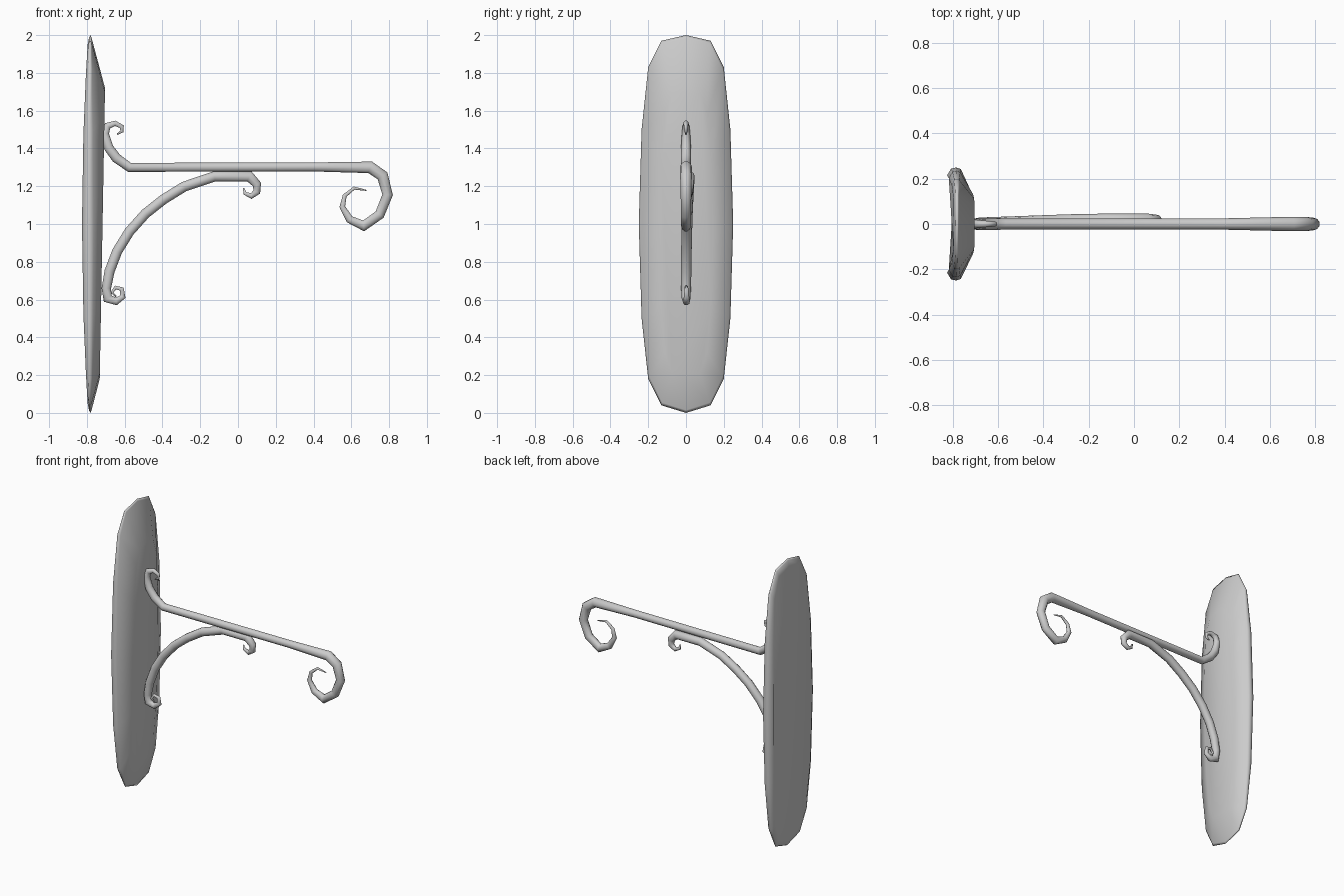
import bpy, bmesh, math
from mathutils import Vector

cube = bpy.data.objects.get("Cube")
if cube:
    bpy.data.objects.remove(cube)

iron = bpy.data.materials.new("grey_iron")
iron.use_nodes = True
grey = (0.6, 0.6, 0.6, 1)
iron.diffuse_color = grey
iron.node_tree.nodes["Principled BSDF"].inputs["Base Color"].default_value = grey


def finish(name, bm):
    bmesh.ops.recalc_face_normals(bm, faces=bm.faces)
    for f in bm.faces:
        f.smooth = True
    mesh = bpy.data.meshes.new(name)
    bm.to_mesh(mesh)
    bm.free()
    mesh.materials.append(iron)
    obj = bpy.data.objects.new(name, mesh)
    bpy.context.collection.objects.link(obj)
    return obj


def skin(name, rings):
    """Bridge equal closed rings and cap both ends."""
    bm = bmesh.new()
    loops = [[bm.verts.new(p) for p in ring] for ring in rings]
    n = len(loops[0])
    for a, b in zip(loops, loops[1:]):
        for i in range(n):
            j = (i + 1) % n
            bm.faces.new((a[i], a[j], b[j], b[i]))
    bm.faces.new(loops[0])
    bm.faces.new(loops[-1])
    return finish(name, bm)


def rod(name, points, lean=lambda x: 0, sides=10):
    """Tapered round rod along (x, z, radius) points, mitred at each bend."""
    path = [Vector((x, lean(x), z)) for x, z, r in points]
    side = Vector((0, 1, 0))
    rings = []
    for i, p in enumerate(path):
        before = (p - path[max(i - 1, 0)]).normalized()
        after = (path[min(i + 1, len(path) - 1)] - p).normalized()
        tangent = (before + after).normalized()
        miter = 1 / max(tangent.dot(after if after.length else before), 0.8)
        across = side.cross(tangent).normalized()
        r = points[i][2]
        turns = [2 * math.pi * k / sides for k in range(sides)]
        rings.append([p + side * r * math.cos(t) + across * r * miter * math.sin(t)
                      for t in turns])
    return skin(name, rings)


# Back plate: long rounded outline, domed toward the arm
half = [(0, 1), (0.13, 0.97), (0.2, 0.83), (0.235, 0.5), (0.25, 0),
        (0.235, -0.5), (0.2, -0.82), (0.13, -0.96), (0, -1)]
outline = half + [(-y, z) for y, z in half[-2:0:-1]]


def plate_ring(x, wide, tall, bow=0, tilt=0, mid=1):
    return [(x + bow * z * z + tilt * z, y * wide, mid + z * tall) for y, z in outline]


skin("back_plate", [
    plate_ring(-0.826, 0.86, 0.95, bow=0.03),
    plate_ring(-0.808, 0.98, 0.99, bow=0.02),
    plate_ring(-0.785, 1, 1, bow=0.005),
    plate_ring(-0.765, 0.97, 0.985, bow=-0.01),
    plate_ring(-0.718, 0.56, 0.77, tilt=0.014, mid=0.95)])

# Hanging arm with a small wall curl and a large end hook
rod("hanging_arm", [
    (-0.64, 1.475, 0.004), (-0.615, 1.49, 0.008), (-0.615, 1.515, 0.011),
    (-0.65, 1.533, 0.014), (-0.69, 1.52, 0.018), (-0.705, 1.48, 0.022),
    (-0.685, 1.405, 0.026), (-0.645, 1.35, 0.027), (-0.575, 1.3, 0.025),
    (0.4, 1.302, 0.025), (0.7, 1.3, 0.032), (0.765, 1.255, 0.031),
    (0.792, 1.155, 0.028), (0.75, 1.05, 0.027), (0.665, 0.99, 0.026),
    (0.59, 1.025, 0.021), (0.552, 1.092, 0.015), (0.565, 1.15, 0.011),
    (0.615, 1.19, 0.008), (0.68, 1.178, 0.003)])

# Curved brace below the arm, curled at both ends
rod("curved_brace", [
    (-0.645, 0.615, 0.004), (-0.668, 0.638, 0.007), (-0.648, 0.664, 0.009),
    (-0.615, 0.655, 0.011), (-0.61, 0.615, 0.014), (-0.645, 0.59, 0.019),
    (-0.69, 0.605, 0.023), (-0.697, 0.66, 0.026), (-0.68, 0.75, 0.028),
    (-0.64, 0.855, 0.028), (-0.575, 0.96, 0.028), (-0.49, 1.055, 0.028),
    (-0.395, 1.13, 0.028), (-0.285, 1.198, 0.028), (-0.125, 1.252, 0.028),
    (0.06, 1.252, 0.028), (0.1, 1.21, 0.023), (0.1, 1.17, 0.018),
    (0.07, 1.148, 0.014), (0.037, 1.162, 0.009), (0.03, 1.19, 0.004)],
    lean=lambda x: 0.018 * min(1, max(0, (x + 0.7) / 0.5)))
